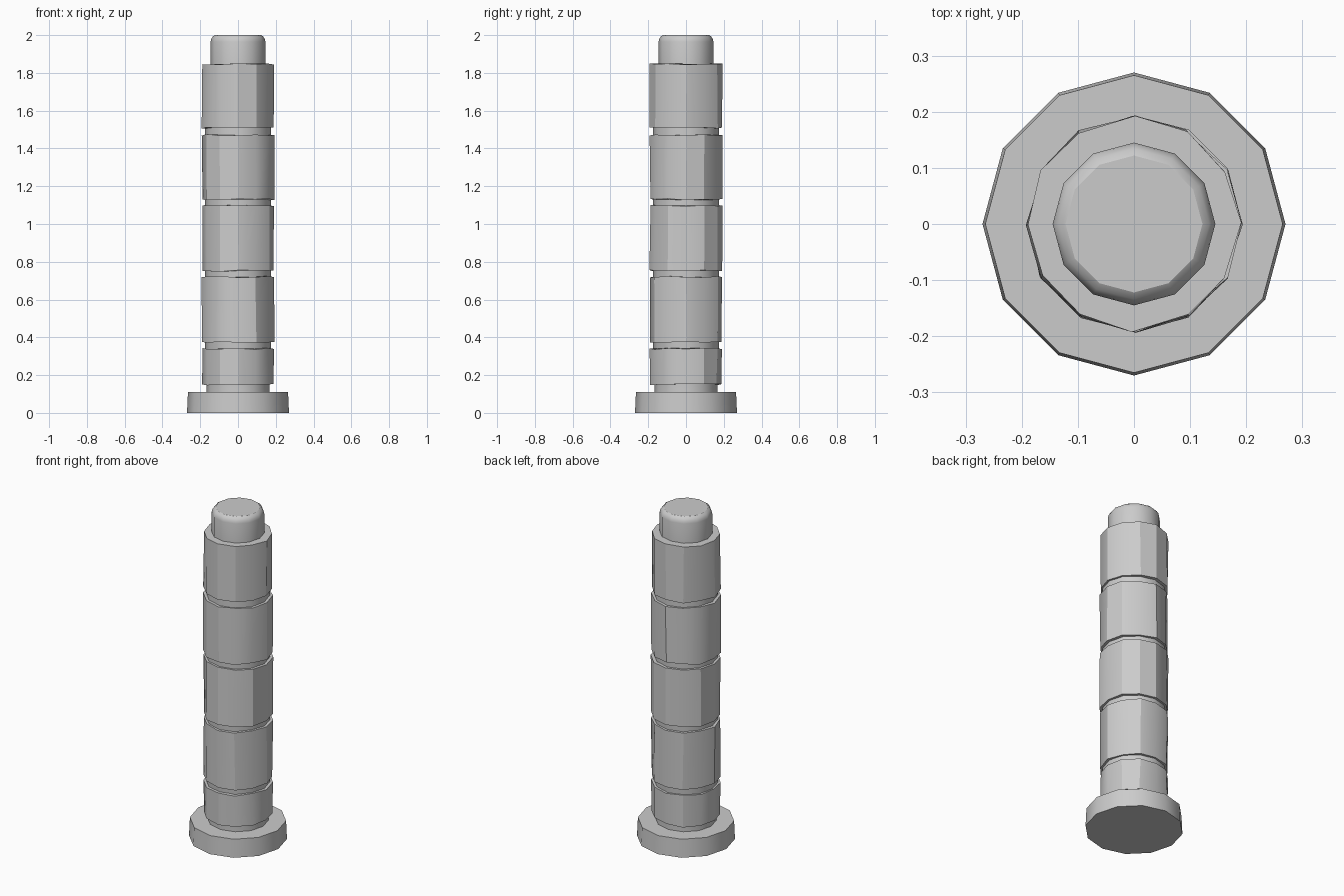
import bpy, bmesh, math, random

if "Cube" in bpy.data.objects:
    bpy.data.objects.remove(bpy.data.objects["Cube"])

random.seed(4)
SIDES = 12


def lathe(name, profile, jitter=0.0, angle=31):
    """Closed 12-sided solid from (radius, z) rings, with optional hand-hewn jitter."""
    bm = bmesh.new()
    rings = []
    for r, z in profile:
        ring = []
        for i in range(SIDES):
            a = 2 * math.pi * i / SIDES
            dx, dy, dz = (random.uniform(-jitter, jitter) for _ in range(3))
            ring.append(bm.verts.new((r * math.cos(a) + dx, r * math.sin(a) + dy, z + dz)))
        rings.append(ring)
    for lo, hi in zip(rings, rings[1:]):
        for i in range(SIDES):
            j = (i + 1) % SIDES
            bm.faces.new((lo[i], lo[j], hi[j], hi[i]))
    bm.faces.new(rings[0][::-1])
    bm.faces.new(rings[-1])
    bmesh.ops.recalc_face_normals(bm, faces=bm.faces)
    mesh = bpy.data.meshes.new(name)
    bm.to_mesh(mesh)
    bm.free()
    obj = bpy.data.objects.new(name, mesh)
    bpy.context.collection.objects.link(obj)
    bpy.ops.object.select_all(action='DESELECT')
    obj.select_set(True)
    bpy.context.view_layer.objects.active = obj
    bpy.ops.object.shade_smooth_by_angle(angle=math.radians(angle))
    return obj


# Flared foot disc
lathe("base_disc", [(0.27, 0.0), (0.265, 0.11)])

# Inner core, seen in the grooves between the drums
lathe("core", [(0.168, 0.10), (0.168, 0.20), (0.176, 0.25), (0.176, 1.60)])

# Slightly irregular stacked drums
drums = [(0.15, 0.34), (0.373, 0.72), (0.752, 1.097), (1.13, 1.472), (1.508, 1.847)]
for n, (z0, z1) in enumerate(drums):
    lathe(f"drum_{n + 1}", [(0.19, z0), (0.19, z1)], jitter=0.004, angle=30)

# Rounded top knob
lathe("top_knob", [(0.145, 1.82), (0.145, 1.965), (0.142, 1.979),
                   (0.134, 1.992), (0.122, 2.0)])
